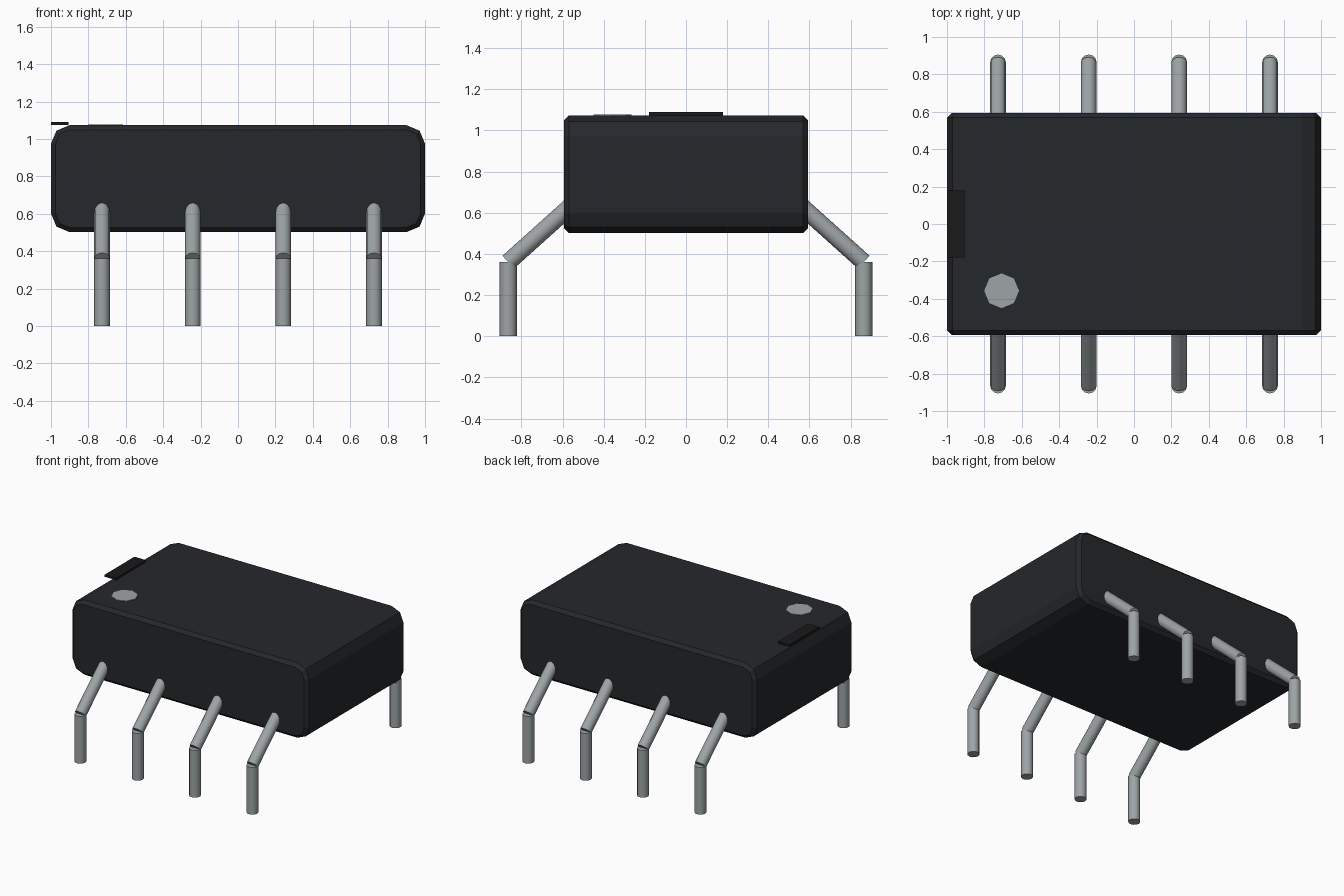
import bpy, bmesh, math
from mathutils import Vector

if "Cube" in bpy.data.objects:
    bpy.data.objects.remove(bpy.data.objects["Cube"])


def material(name, rgb):
    m = bpy.data.materials.new(name)
    m.diffuse_color = (*rgb, 1)
    m.use_nodes = True
    m.node_tree.nodes["Principled BSDF"].inputs["Base Color"].default_value = m.diffuse_color
    return m


BLACK = material("black_plastic", (0.018, 0.021, 0.024))
NOTCH = material("dark_notch", (0.01, 0.01, 0.011))
METAL = material("grey_metal", (0.34, 0.37, 0.38))


def add_object(name, bm, mat):
    bmesh.ops.recalc_face_normals(bm, faces=bm.faces)
    me = bpy.data.meshes.new(name)
    bm.to_mesh(me)
    bm.free()
    me.materials.append(mat)
    ob = bpy.data.objects.new(name, me)
    bpy.context.collection.objects.link(ob)
    return ob


def rounded_rect(hx, hz, r, steps=2):
    pts = []
    for q, (sx, sz) in enumerate([(1, 1), (-1, 1), (-1, -1), (1, -1)]):
        for i in range(steps + 1):
            a = math.pi / 2 * (q + i / steps)
            pts.append((sx * (hx - r) + r * math.cos(a),
                        sz * (hz - r) + r * math.sin(a)))
    return pts


def rod(bm, a, b, r, sides=12):
    a, b = Vector(a), Vector(b)
    d = b - a
    ret = bmesh.ops.create_cone(bm, cap_ends=True, segments=sides,
                                radius1=r, radius2=r, depth=d.length)
    rot = Vector((0, 0, 1)).rotation_difference(d).to_matrix()
    for v in ret["verts"]:
        v.co = rot @ v.co + (a + b) / 2


# Body: rounded profile along y with a small chamfer on the front and back rims
bm = bmesh.new()
c = 0.025
loops = []
for y, inset in [(-0.594, c), (-0.594 + c, 0), (0.594 - c, 0), (0.594, c)]:
    prof = rounded_rect(1 - inset, 0.286 - inset, 0.1 - inset)
    loops.append([bm.verts.new((x, y, z + 0.788)) for x, z in prof])
for l0, l1 in zip(loops, loops[1:]):
    n = len(l0)
    for i in range(n):
        j = (i + 1) % n
        bm.faces.new((l0[i], l0[j], l1[j], l1[i]))
bm.faces.new(loops[0])
bm.faces.new(loops[-1])
add_object("chip_body", bm, BLACK)

# Pins: slanted shoulder and straight leg on each side
for side, label in ((-1, "front"), (1, "back")):
    for k, x in enumerate((-0.727, -0.242, 0.242, 0.727)):
        bm = bmesh.new()
        rod(bm, (x, side * 0.864, 0), (x, side * 0.864, 0.36), 0.042)
        rod(bm, (x, side * 0.864, 0.36), (x, side * 0.56, 0.633), 0.042)
        pin = add_object(f"{label}_pin_{k + 1}", bm, METAL)
        bpy.context.view_layer.objects.active = pin
        pin.select_set(True)
        bpy.ops.object.shade_smooth_by_angle(angle=math.radians(40))
        pin.select_set(False)

# Orientation notch plate at the left end
bm = bmesh.new()
bmesh.ops.create_cube(bm, size=1)
for v in bm.verts:
    v.co = Vector((v.co.x * 0.096 - 0.953, v.co.y * 0.36, v.co.z * 0.016 + 1.082))
add_object("notch_plate", bm, NOTCH)

# Octagonal dot marking the first pin
bm = bmesh.new()
rod(bm, (-0.708, -0.357, 1.06), (-0.708, -0.357, 1.078), 0.093, 8)
add_object("pin_one_dot", bm, METAL)
